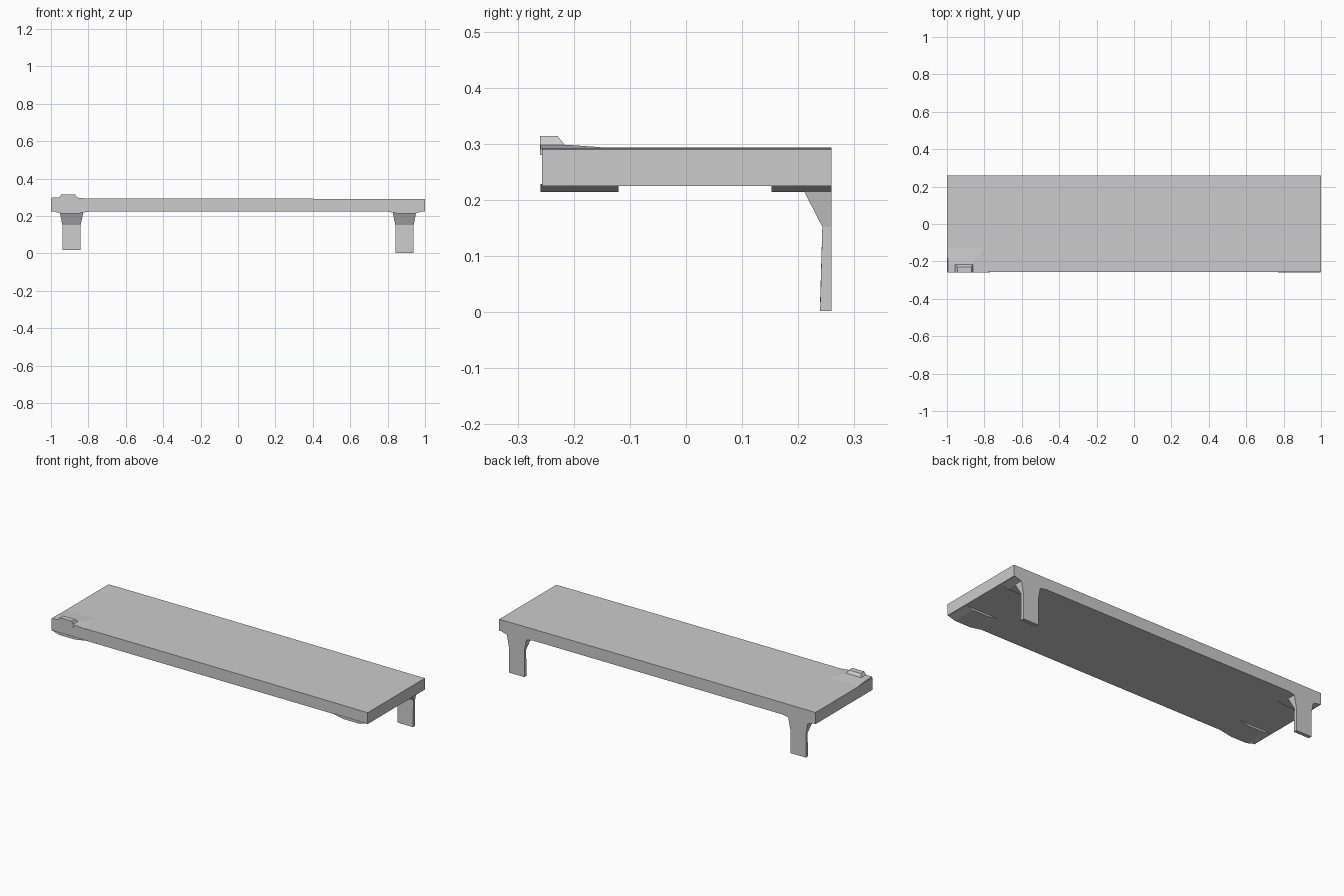
import bpy, bmesh

if "Cube" in bpy.data.objects:
    bpy.data.objects.remove(bpy.data.objects["Cube"])


def loft(name, rings):
    """Skin a stack of rings with equal point counts and cap both ends."""
    bm = bmesh.new()
    loops = [[bm.verts.new(p) for p in ring] for ring in rings]
    n = len(loops[0])
    for a, b in zip(loops, loops[1:]):
        for i in range(n):
            j = (i + 1) % n
            bm.faces.new((a[i], a[j], b[j], b[i]))
    bm.faces.new(loops[0])
    bm.faces.new(loops[-1])
    bmesh.ops.recalc_face_normals(bm, faces=bm.faces)
    mesh = bpy.data.meshes.new(name)
    bm.to_mesh(mesh)
    bm.free()
    obj = bpy.data.objects.new(name, mesh)
    bpy.context.collection.objects.link(obj)
    return obj


def rect(x0, x1, y0, y1, z):
    return [(x0, y0, z), (x1, y0, z), (x1, y1, z), (x0, y1, z)]


# Deck slab, very slightly crowned, extruded front to back
profile = [(-1, 0.225), (1, 0.225), (1, 0.290), (0.4, 0.292), (-0.4, 0.293), (-1, 0.292)]
loft("deck", [[(x, y, z) for x, z in profile] for y in (-0.257, 0.259)])

for side, s in (("left", -1), ("right", 1)):
    foot = 0.018 if s < 0 else 0.002

    # Rear leg: thin plate flaring forward and outward into the deck
    def ring(half, y0, z):
        c = s * 0.89
        return rect(c - half, c + half, y0, 0.259, z)
    loft(f"{side}_rear_leg", [ring(0.049, 0.239, foot), ring(0.049, 0.243, 0.152),
                              ring(0.062, 0.210, 0.216), ring(0.062, 0.208, 0.230)])

    # Shallow wedges thickening the underside at the corners
    for end, y0, y1 in (("front", -0.259, -0.12), ("rear", 0.152, 0.259)):
        xt = sorted((s * 0.77, s * 0.997))
        xb = sorted((s * 0.85, s * 0.95))
        loft(f"{side}_{end}_underside_wedge",
             [rect(*xt, y0, y1, 0.228), rect(*xb, y0, y1, 0.214)])

# Raised stop block on the front left corner
loft("stop_block", [rect(-0.958, -0.860, -0.260, -0.205, 0.280),
                    rect(-0.956, -0.862, -0.260, -0.217, 0.299),
                    rect(-0.945, -0.870, -0.260, -0.229, 0.314)])

# Gentle rise of the deck around the stop block
loft("corner_rise", [rect(-0.998, -0.78, -0.259, -0.10, 0.290),
                     rect(-0.995, -0.86, -0.259, -0.21, 0.298)])
